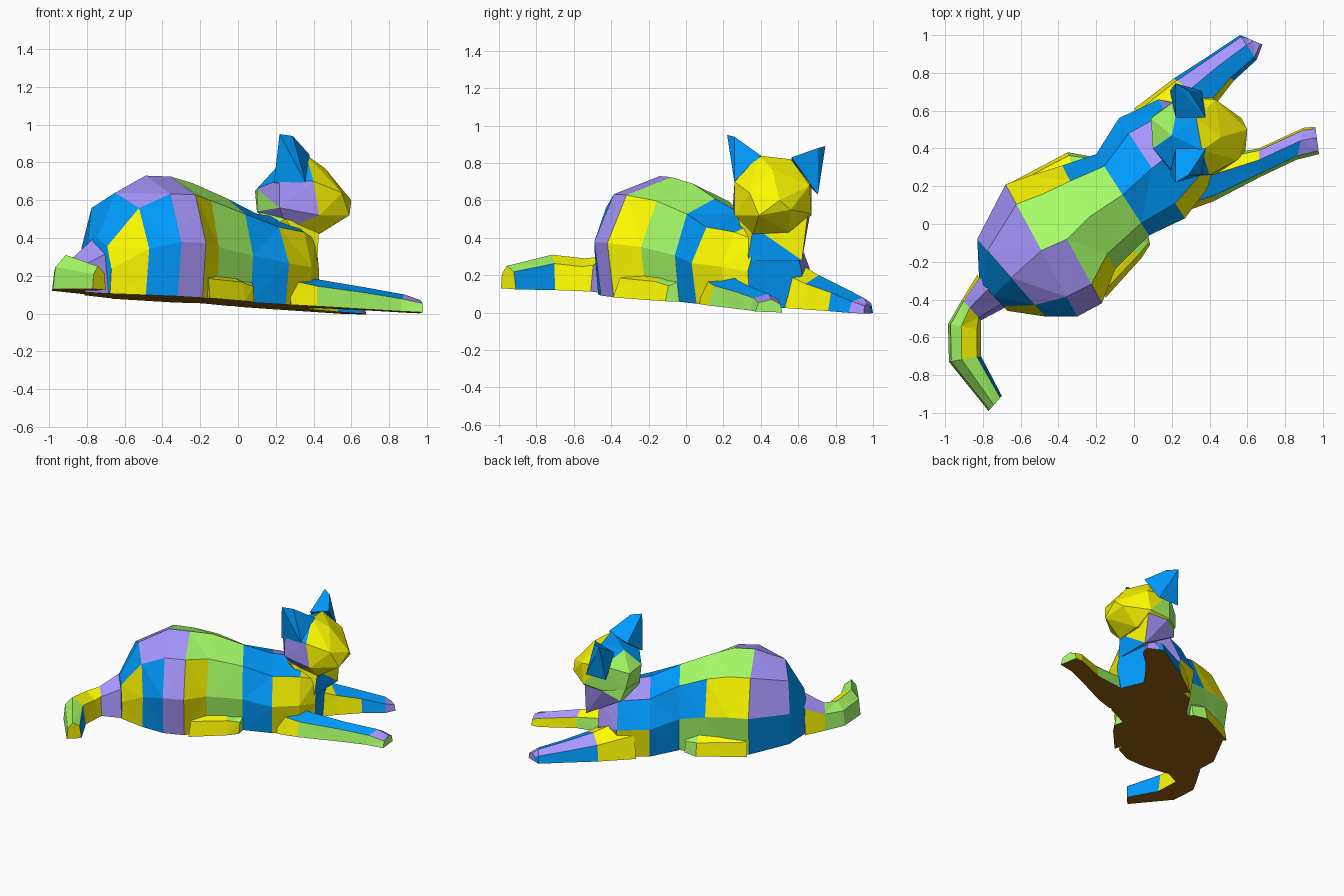
import bpy, bmesh
from mathutils import Vector

COLOURS = {"B": (0.0, 0.33, 1.0, 1), "Y": (1.0, 0.97, 0.0, 1),
           "G": (0.39, 1.0, 0.14, 1), "P": (0.39, 0.31, 1.0, 1),
           "K": (0.33, 0.13, 0.005, 1)}
KEYS = list(COLOURS)
NAMES = dict(B="blue", Y="yellow", G="green", P="purple", K="brown")
MATS = []
for k in KEYS:
    m = bpy.data.materials.new(NAMES[k])
    m.diffuse_color = COLOURS[k]
    MATS.append(m)


def finish(bm, name):
    bmesh.ops.recalc_face_normals(bm, faces=bm.faces)
    bmesh.ops.triangulate(bm, faces=bm.faces)
    me = bpy.data.meshes.new(name)
    for m in MATS:
        me.materials.append(m)
    bm.to_mesh(me)
    bm.free()
    ob = bpy.data.objects.new(name, me)
    bpy.context.collection.objects.link(ob)
    return ob


def ground(x, y):
    # the flat underside is slightly tilted
    return 0.06 - 0.04 * x - 0.04 * y


def loft(name, sections, profile, panels, end):
    """Skin over flat-bottomed sections (left x, y, right x, y, top z)."""
    bm = bmesh.new()
    rings = []
    for lx, ly, rx, ry, top in sections:
        c = Vector(((lx + rx) / 2, (ly + ry) / 2))
        half = Vector((lx, ly)) - c
        ring = []
        for side, h in profile:
            p = c + half * side
            g = ground(p.x, p.y)
            ring.append(bm.verts.new((p.x, p.y, g + (top - g) * h)))
        rings.append(ring)
    n = len(profile)
    for a, b, cols in zip(rings, rings[1:], panels):
        for i in range(n):
            j = (i + 1) % n
            f = bm.faces.new((a[i], a[j], b[j], b[i]))
            f.material_index = KEYS.index("K" if i == n - 1 else cols[i])
    bm.faces.new(rings[0]).material_index = KEYS.index(panels[0][2])
    bm.faces.new(rings[-1]).material_index = KEYS.index(end)
    return finish(bm, name)


def hull(name, points, colour):
    """Faceted solid around points, coloured by a function of the face centre."""
    bm = bmesh.new()
    for p in points:
        bm.verts.new(p)
    res = bmesh.ops.convex_hull(bm, input=bm.verts)
    loose = [v for v in res["geom_interior"] if isinstance(v, bmesh.types.BMVert)]
    bmesh.ops.delete(bm, geom=loose, context="VERTS")
    for f in bm.faces:
        f.material_index = KEYS.index(colour(f.calc_center_median()))
    return finish(bm, name)


BODY = [(0.9, 0), (1, 0.45), (0.7, 0.85), (0, 1), (-0.7, 0.85), (-1, 0.45), (-0.9, 0)]
LIMB = [(1, 0), (0.85, 0.65), (0.2, 1), (-0.75, 0.75), (-1, 0)]

# Torso from rump to chest
loft("body", [(-0.82, -0.30, -0.67, -0.46, 0.40), (-0.83, -0.08, -0.47, -0.49, 0.64),
              (-0.68, 0.21, -0.30, -0.49, 0.73), (-0.54, 0.26, -0.17, -0.42, 0.725),
              (-0.38, 0.31, -0.10, -0.24, 0.69),
              (-0.20, 0.37, 0.08, -0.06, 0.61), (-0.08, 0.56, 0.27, 0.03, 0.53),
              (0.13, 0.66, 0.39, 0.19, 0.50), (0.32, 0.62, 0.43, 0.33, 0.45)],
     BODY, ["BBBBYY", "BPPPBB", "GYGPPP", "GYGGYY", "GBGGGG", "BBBBBB", "YBPBYY",
            "PPPYYY"], "B")

# Stretched front legs
loft("front_leg_right", [(0.24, 0.34, 0.28, 0.07, 0.22), (0.43, 0.36, 0.42, 0.12, 0.18),
                         (0.66, 0.40, 0.67, 0.25, 0.14), (0.90, 0.51, 0.86, 0.34, 0.10),
                         (0.96, 0.515, 0.98, 0.37, 0.07)],
     LIMB, ["BYBY", "GYBG", "YPBG", "YPPG"], "G")
loft("front_leg_left", [(0.00, 0.61, 0.30, 0.45, 0.30), (0.21, 0.77, 0.42, 0.62, 0.20),
                        (0.38, 0.88, 0.53, 0.76, 0.14), (0.56, 1.00, 0.65, 0.87, 0.08),
                        (0.60, 0.985, 0.68, 0.95, 0.05)],
     LIMB, ["YYYY", "BPBY", "BPBB", "BPPP"], "P")

# Tucked hind feet
loft("hind_foot_right", [(-0.20, -0.10, -0.15, -0.39, 0.22), (-0.10, -0.05, 0.04, -0.18, 0.20),
                         (0.06, 0.02, 0.085, -0.11, 0.17)],
     LIMB, ["YYYY", "GGGY"], "G")
loft("hind_foot_left", [(-0.67, 0.21, -0.50, 0.05, 0.24), (-0.35, 0.38, -0.28, 0.15, 0.21),
                        (-0.24, 0.36, -0.18, 0.20, 0.18)],
     LIMB, ["YYYG", "GGGG"], "G")

# Curled tail
loft("tail", [(-0.83, -0.27, -0.66, -0.43, 0.40), (-0.91, -0.40, -0.81, -0.51, 0.30),
              (-0.985, -0.53, -0.81, -0.56, 0.29), (-0.98, -0.73, -0.81, -0.70, 0.31),
              (-0.77, -0.99, -0.70, -0.91, 0.25)],
     LIMB, ["YPPP", "GGYY", "GGYY", "GGGB"], "Y")


# Faceted head, coloured by region
def head_colour(c):
    if c.x > 0.41 or (c.x > 0.33 and c.y > 0.45) or (c.x > 0.3 and c.z < 0.5):
        return "Y"
    if c.z > 0.71:
        return "B"
    return "P" if c.y < 0.42 and c.x > 0.17 else "G"


hull("head", [(0.60, 0.50, 0.60), (0.59, 0.39, 0.52), (0.57, 0.56, 0.55), (0.46, 0.46, 0.77),
              (0.36, 0.39, 0.84), (0.33, 0.56, 0.82), (0.43, 0.66, 0.68), (0.40, 0.26, 0.70),
              (0.43, 0.26, 0.52), (0.43, 0.36, 0.42), (0.44, 0.55, 0.43), (0.41, 0.67, 0.53),
              (0.22, 0.25, 0.56), (0.22, 0.26, 0.71), (0.10, 0.40, 0.66), (0.09, 0.56, 0.65),
              (0.10, 0.42, 0.54), (0.11, 0.58, 0.53), (0.20, 0.47, 0.77), (0.24, 0.67, 0.71),
              (0.24, 0.67, 0.52), (0.26, 0.33, 0.45), (0.55, 0.34, 0.64)], head_colour)


# Neck joining head and chest
def neck_colour(c):
    if c.x > 0.4:
        return "B" if c.z < 0.38 else "Y"
    if c.y < 0.4 and c.x > 0.25:
        return "Y"
    return "G" if c.x < 0.2 else "P"


hull("neck", [(0.14, 0.35, 0.44), (0.14, 0.60, 0.44), (0.42, 0.62, 0.28), (0.42, 0.33, 0.28),
              (0.43, 0.36, 0.46), (0.41, 0.65, 0.52), (0.11, 0.42, 0.56), (0.11, 0.57, 0.55),
              (0.25, 0.28, 0.50), (0.25, 0.66, 0.51)], neck_colour)

# Pointed ears, the left one mirrored and slightly lower
EAR = [(0.19, 0.26, 0.69), (0.36, 0.26, 0.69), (0.38, 0.40, 0.84), (0.22, 0.40, 0.79),
       (0.22, 0.22, 0.95), (0.29, 0.26, 0.94)]
for name, left in (("ear_right", False), ("ear_left", True)):
    pts = [(x, 0.965 - y, z - (0.06 if y < 0.35 else 0.01)) if left else (x, y, z)
           for x, y, z in EAR]
    hull(name, pts, lambda c: "B")
